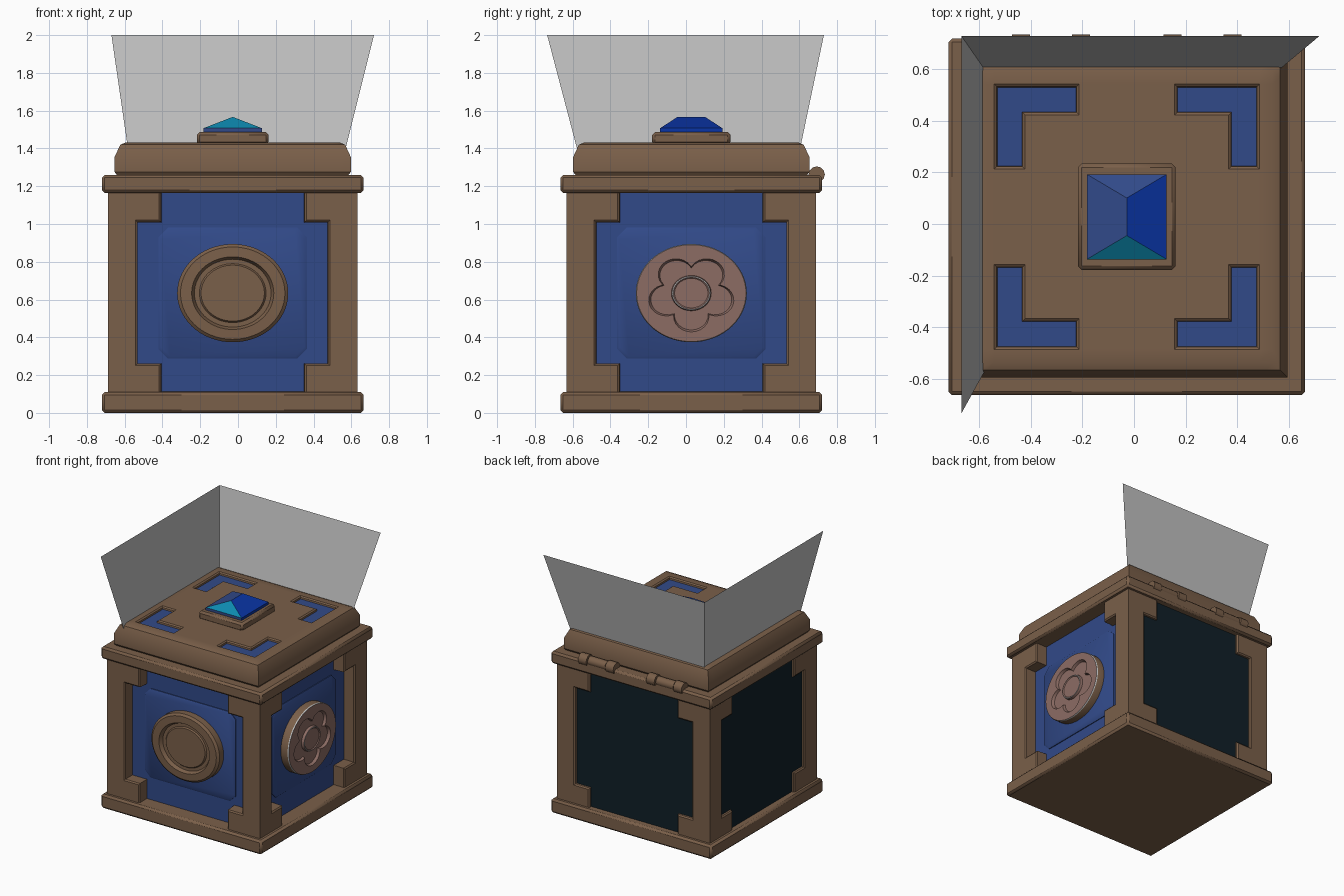
import bpy, bmesh, math
from mathutils import Matrix, Vector

if "Cube" in bpy.data.objects:
    bpy.data.objects.remove(bpy.data.objects["Cube"])

CENTRE = Vector((-0.028, 0.028, 0))


def material(name, rgb):
    m = bpy.data.materials.new(name)
    m.diffuse_color = (*rgb, 1)
    m.use_nodes = True
    m.node_tree.nodes["Principled BSDF"].inputs["Base Color"].default_value = m.diffuse_color
    return m


BROWN = material("brown wood", (0.195, 0.115, 0.067))
BLUE = material("panel blue", (0.031, 0.068, 0.25))
DARK = material("dark teal", (0.005, 0.014, 0.021))
GEM_BLUE = material("bright blue", (0.003, 0.035, 0.38))
GEM_TEAL = material("gem teal", (0.004, 0.25, 0.43))
PINK = material("dusty pink", (0.262, 0.15, 0.127))
GREY = material("light grey", (0.53, 0.53, 0.53))


def finish(bm, name, mats, bevel=0, recalc=True):
    if recalc:
        bmesh.ops.recalc_face_normals(bm, faces=bm.faces)
    mesh = bpy.data.meshes.new(name)
    bm.to_mesh(mesh)
    bm.free()
    for m in mats:
        mesh.materials.append(m)
    ob = bpy.data.objects.new(name, mesh)
    ob.location = CENTRE
    bpy.context.collection.objects.link(ob)
    if bevel:
        mod = ob.modifiers.new("bevel", "BEVEL")
        mod.width = bevel
        mod.segments = 1
    return ob


def slab(name, hx, hy, z0, z1, bevel):
    bm = bmesh.new()
    bmesh.ops.create_cube(bm, size=1, matrix=Matrix.Translation((0, 0, (z0 + z1) / 2))
                          @ Matrix.Diagonal((2 * hx, 2 * hy, z1 - z0, 1)))
    return finish(bm, name, [BROWN], bevel)


def grid(bm, us, vs, place, chosen):
    """Grid of quads; returns the faces whose middle passes the chosen rule."""
    verts = [[bm.verts.new(place(u, v)) for u in us] for v in vs]
    picked = []
    for j in range(len(vs) - 1):
        for i in range(len(us) - 1):
            f = bm.faces.new((verts[j][i], verts[j][i + 1], verts[j + 1][i + 1], verts[j + 1][i]))
            if chosen((us[i] + us[i + 1]) / 2, (vs[j] + vs[j + 1]) / 2):
                picked.append(f)
    return picked


def recess(bm, faces, depth, index):
    """Softened lip, then a straight wall down to a coloured floor."""
    bm.normal_update()
    for thick, d in ((0.01, 0.008), (0.002, depth - 0.008)):
        bmesh.ops.inset_region(bm, faces=faces, thickness=thick, depth=-d, use_even_offset=True)
    for f in faces:
        f.material_index = index


def loft(name, rings, mats, spin=0):
    """Joins outlines (list of u,v; height; material of the band below) facing -y."""
    bm = bmesh.new()
    prev = None
    for pts, h, mi in rings:
        ring = [bm.verts.new((u, -h, v)) for u, v in pts]
        if prev:
            n = len(ring)
            for i in range(n):
                f = bm.faces.new((prev[i], prev[(i + 1) % n], ring[(i + 1) % n], ring[i]))
                f.material_index = mi
        prev = ring
    cap = bm.faces.new(prev)
    cap.material_index = rings[-1][2]
    # close the back so the normals point outward
    bm.verts.ensure_lookup_table()
    bm.faces.new(bm.verts[:len(prev)])
    bmesh.ops.rotate(bm, verts=bm.verts, cent=(0, 0, 0), matrix=Matrix.Rotation(spin, 3, 'Z'))
    return finish(bm, name, mats)


# --- base and rim
slab("base_plate", 0.693, 0.693, 0, 0.11, 0.015)
slab("top_rim", 0.693, 0.693, 1.165, 1.26, 0.015)

# --- body: four framed sides with notched openings
bm = bmesh.new()
us = [-0.66, -0.515, -0.39, 0.39, 0.515, 0.66]
vs = [0.05, 0.10, 0.25, 1.02, 1.175, 1.21]


def opening(u, v):
    inside = abs(u) < 0.515 and 0.10 < v < 1.175
    corner = abs(u) > 0.39 and not 0.25 < v < 1.02
    return inside and not corner


SIDES = [(0, 0.09, 1), (1, 0.09, 1), (2, 0.02, 2), (3, 0.02, 2)]
openings = []
for quarter, depth, index in SIDES:
    turn = Matrix.Rotation(quarter * math.pi / 2, 3, 'Z')
    faces = grid(bm, us, vs, lambda u, v: turn @ Vector((u, -0.66, v)), opening)
    openings.append((faces, depth, index))
bmesh.ops.remove_doubles(bm, verts=bm.verts, dist=1e-4)
for faces, depth, index in openings:
    recess(bm, faces, depth, index)
finish(bm, "body_frame", [BROWN, BLUE, DARK], recalc=False)

# --- lid: sloped block with four L-shaped inlays
bm = bmesh.new()
cuts = [0.185, 0.395, 0.515, 0.565]
line = [-c for c in reversed(cuts)] + cuts


def corner_l(x, y):
    x, y = abs(x), abs(y)
    return min(x, y) > 0.185 and max(x, y) < 0.515 and max(x, y) > 0.395


inlays = grid(bm, line, line, lambda x, y: (x, y, 1.432), corner_l)
for half, z in ((0.595, 1.42), (0.625, 1.355), (0.625, 1.275), (0.61, 1.255)):
    edges = [e for e in bm.edges if e.is_boundary]
    new = bmesh.ops.extrude_edge_only(bm, edges=edges)["geom"]
    ring = [g for g in new if isinstance(g, bmesh.types.BMVert)]
    scale = half / max(abs(v.co.x) for v in ring)
    for v in ring:
        v.co = (v.co.x * scale, v.co.y * scale, z)
bmesh.ops.recalc_face_normals(bm, faces=bm.faces)
if inlays[0].normal.z < 0:
    bmesh.ops.reverse_faces(bm, faces=bm.faces)
recess(bm, inlays, 0.02, 1)
finish(bm, "lid", [BROWN, BLUE], recalc=False)

# --- gem on its stand
slab("gem_stand", 0.19, 0.207, 1.42, 1.487, 0.015)
bm = bmesh.new()
low, high = [[bm.verts.new((0.155 * sx, 0.165 * sy, z))
              for sx, sy in ((-1, -1), (1, -1), (1, 1), (-1, 1))] for z in (1.48, 1.507)]
ridge = [bm.verts.new((0, y, 1.567)) for y in (-0.073, 0.073)]
for i in range(4):
    bm.faces.new((low[i], low[(i + 1) % 4], high[(i + 1) % 4], high[i]))
bm.faces.new((high[0], high[1], ridge[0]))
bm.faces.new((high[1], high[2], ridge[1], ridge[0]))
bm.faces.new((high[2], high[3], ridge[1]))
bm.faces.new((high[3], high[0], ridge[0], ridge[1]))
bm.faces.new(list(reversed(low)))
bm.normal_update()
for f in bm.faces:
    if f.normal.x > 0.2:
        f.material_index = 1
    elif f.normal.y < -0.2 and f.normal.z > 0.2:
        f.material_index = 2
finish(bm, "gem", [BLUE, GEM_BLUE, GEM_TEAL])

# --- raised panels and medallions on the front and right sides
FLOOR, MID = 0.57, 0.634


def octagon(s):
    a, b, c = 0.392 - s, 0.347 - s, 0.05
    quad = [(a, b - c), (a - c, b), (c - a, b), (-a, b - c)]
    pts = quad + [(-u, -v) for u, v in quad]
    return [(u, v + MID) for u, v in pts]


def oval(radius, n=60):
    r = radius if callable(radius) else (lambda t: radius)
    angles = [2 * math.pi * i / n - math.pi / 2 for i in range(n)]
    return [(0.294 * r(t) * math.cos(t), MID + 0.26 * r(t) * math.sin(t)) for t in angles]


def flower(scale):
    """Five round petals, one pointing down."""
    def r(t):
        step = 2 * math.pi / 5
        p = (t + math.pi / 2 + step / 2) % step - step / 2
        return scale * (0.47 * math.cos(p) + math.sqrt(0.32 ** 2 - (0.47 * math.sin(p)) ** 2))
    return r


for name, spin in (("front_panel", 0), ("right_panel", math.pi / 2)):
    loft(name, [(octagon(0), FLOOR - 0.01, 0), (octagon(0), FLOOR + 0.006, 0),
                (octagon(0.012), FLOOR + 0.014, 0)], [BLUE], spin)

ring_profile = [(1, 0), (1, 0.065), (0.94, 0.08), (0.74, 0.082), (0.69, 0.055),
                (0.60, 0.055), (0.57, 0.065), (0.54, 0.065)]
loft("front_medallion", [(oval(r), FLOOR + h, 0) for r, h in ring_profile], [BROWN])

flower_profile = [(1, 0, 0), (1, 0.072, 0), (0.985, 0.08, 2), (flower(1), 0.08, 1),
                  (flower(0.95), 0.06, 1), (0.36, 0.06, 1), (0.345, 0.08, 1),
                  (0.325, 0.082, 2), (0.30, 0.076, 1)]
loft("right_flower_medallion", [(oval(r), FLOOR + h, m) for r, h, m in flower_profile],
     [BROWN, PINK, GREY], math.pi / 2)

# --- hinges along the back edge
for side in (-1, 1):
    for k, (offset, length, radius) in enumerate(((-0.117, 0.07, 0.043), (0, 0.15, 0.035),
                                                  (0.117, 0.07, 0.043))):
        bm = bmesh.new()
        place = (Matrix.Translation((side * 0.294 + offset, 0.664, 1.262))
                 @ Matrix.Rotation(math.pi / 2, 4, 'Y'))
        bmesh.ops.create_cone(bm, cap_ends=True, segments=12, radius1=radius, radius2=radius,
                              depth=length, matrix=place)
        finish(bm, f"{'left' if side < 0 else 'right'}_hinge_{k + 1}", [BROWN])

# --- two flaring sheets above the lid
SHEETS = {
    "back_sheet": [(-0.58, 0.60, 1.38), (0.565, 0.60, 1.38), (0.72, 0.73, 2), (-0.67, 0.73, 2)],
    "left_sheet": [(-0.58, -0.572, 1.38), (-0.58, 0.60, 1.38), (-0.67, 0.73, 2), (-0.67, -0.735, 2)],
}
for name, pts in SHEETS.items():
    bm = bmesh.new()
    bm.faces.new([bm.verts.new(Vector(p) - CENTRE) for p in pts])
    finish(bm, name, [GREY], recalc=False)

# --- smooth the round parts, keep the edges sharp
bpy.ops.object.select_all(action='SELECT')
bpy.context.view_layer.objects.active = bpy.context.selected_objects[0]
bpy.ops.object.shade_smooth_by_angle(angle=math.radians(31))
